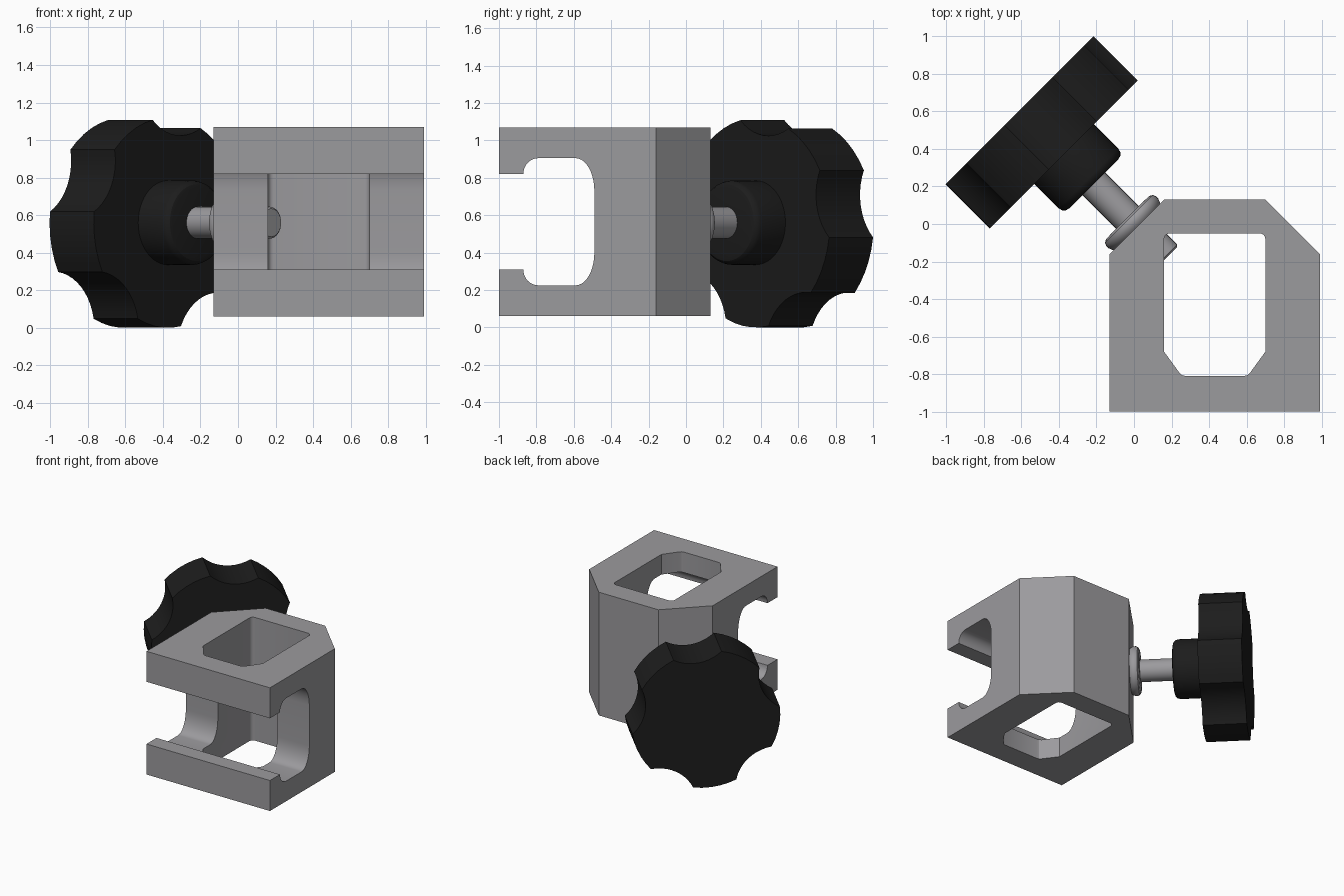
import bpy, bmesh, math

if "Cube" in bpy.data.objects:
    bpy.data.objects.remove(bpy.data.objects["Cube"])

def material(name, c):
    m = bpy.data.materials.new(name)
    m.diffuse_color = (*c, 1)
    m.use_nodes = True
    m.node_tree.nodes["Principled BSDF"].inputs["Base Color"].default_value = m.diffuse_color
    return m

GREY = material("grey_metal", (0.33, 0.325, 0.34))
BLACK = material("black_plastic", (0.012, 0.012, 0.012))
R2 = math.sqrt(0.5)
ZC = 0.56  # height of the screw axis

def on_axis(t, h, s):
    """Screw frame: s runs along the diagonal axis, t sideways, h up."""
    return ((t - s) * R2, (t + s) * R2, ZC + h)

def smooth(ob, angle=30):
    bpy.ops.object.select_all(action='DESELECT')
    ob.select_set(True)
    bpy.context.view_layer.objects.active = ob
    bpy.ops.object.shade_smooth_by_angle(angle=math.radians(angle))

def loft(name, rings, mat):
    """Closed skin through a list of equal-length rings of points."""
    bm = bmesh.new()
    vs = [[bm.verts.new(p) for p in r] for r in rings]
    n = len(vs[0])
    for a, b in zip(vs, vs[1:]):
        for i in range(n):
            j = (i + 1) % n
            bm.faces.new((a[i], a[j], b[j], b[i]))
    bm.faces.new(vs[0])
    bm.faces.new(vs[-1])
    bmesh.ops.recalc_face_normals(bm, faces=bm.faces)
    me = bpy.data.meshes.new(name)
    bm.to_mesh(me)
    bm.free()
    me.materials.append(mat)
    ob = bpy.data.objects.new(name, me)
    bpy.context.collection.objects.link(ob)
    return ob

def prism(name, pts, place, a, b, mat):
    return loft(name, [[place(u, v, w) for u, v in pts] for w in (a, b)], mat)

def lathe(name, profile, mat, n=48):
    ring = [(math.cos(2 * math.pi * i / n), math.sin(2 * math.pi * i / n)) for i in range(n)]
    ob = loft(name, [[on_axis(r * c, r * k, s) for c, k in ring] for r, s in profile], mat)
    smooth(ob)
    return ob

def arc(cx, cy, rx, ry, a0, a1, n):
    return [(cx + rx * math.cos(math.radians(a0 + (a1 - a0) * i / n)),
             cy + ry * math.sin(math.radians(a0 + (a1 - a0) * i / n))) for i in range(n + 1)]

def cut(ob, cutter):
    m = ob.modifiers.new("cut", 'BOOLEAN')
    m.operation, m.solver, m.object = 'DIFFERENCE', 'EXACT', cutter
    bpy.context.view_layer.objects.active = ob
    bpy.ops.object.modifier_apply(modifier=m.name)
    bpy.data.objects.remove(cutter)

# Clamp block with two chamfered back corners
outline = [(-0.13, -1), (0.99, -1), (0.99, -0.16), (0.70, 0.13), (0.16, 0.13), (-0.13, -0.16)]
block = prism("clamp_block", outline, lambda x, y, z: (x, y, z), 0.06, 1.07, GREY)

# Vertical window: rounded back corners, chamfered front corners
half = arc(0.24, -0.08, 0.03, 0.03, 90, 0, 4) + [(0.27, -0.68), (0.19, -0.79), (0.175, -0.805), (0.155, -0.81)]
window = [(0.43 + x, y) for x, y in half] + [(0.43 - x, y) for x, y in reversed(half)]
cut(block, prism("window_cutter", window, lambda x, y, z: (x, y, z), -0.2, 1.4, GREY))

# T-slot running left to right, open at the front
SZ = 0.565
low = ([(-1.2, 0.31), (-0.87, 0.31)] + arc(-0.79, 0.31, 0.08, 0.085, 180, 270, 8)[1:]
       + arc(-0.59, 0.40, 0.10, 0.175, -90, 0, 10))
slot = low + [(y, 2 * SZ - z) for y, z in reversed(low)]
cut(block, prism("slot_cutter", slot, lambda y, z, x: (x, y, z), -0.5, 1.4, GREY))
smooth(block, 25)

# Screw, collar and knob hub turned around the diagonal axis
lathe("screw", [(0.075, -0.25), (0.085, -0.24), (0.085, 0.40)], GREY, 32)
lathe("collar", [(0.165, -0.03), (0.18, -0.015), (0.187, 0.005), (0.187, 0.022),
                 (0.18, 0.038), (0.165, 0.047), (0.12, 0.05)], GREY)
lathe("knob_hub", [(0.185, 0.303), (0.205, 0.308), (0.219, 0.322), (0.225, 0.343), (0.225, 0.55)], BLACK)

# Five-lobed knob: outer arcs joined by scooped grips
R, SPAN, GRIP = 0.56, 19, 0.31
half_chord = R * math.sin(math.radians(SPAN))
dist = R * math.cos(math.radians(SPAN)) + math.sqrt(GRIP**2 - half_chord**2)
open_a = math.degrees(math.asin(half_chord / GRIP))
lobes = []
for k in range(5):
    a = 83 + 72 * k
    cx, cy = dist * math.cos(math.radians(a)), dist * math.sin(math.radians(a))
    lobes += arc(cx, cy, GRIP, GRIP, a + 180 + open_a, a + 180 - open_a, 10)
    lobes += arc(0, 0, R, R, a + SPAN, a + 72 - SPAN, 5)[1:-1]
knob = prism("knob", lobes, on_axis, 0.527, 0.86, BLACK)
smooth(knob, 25)
